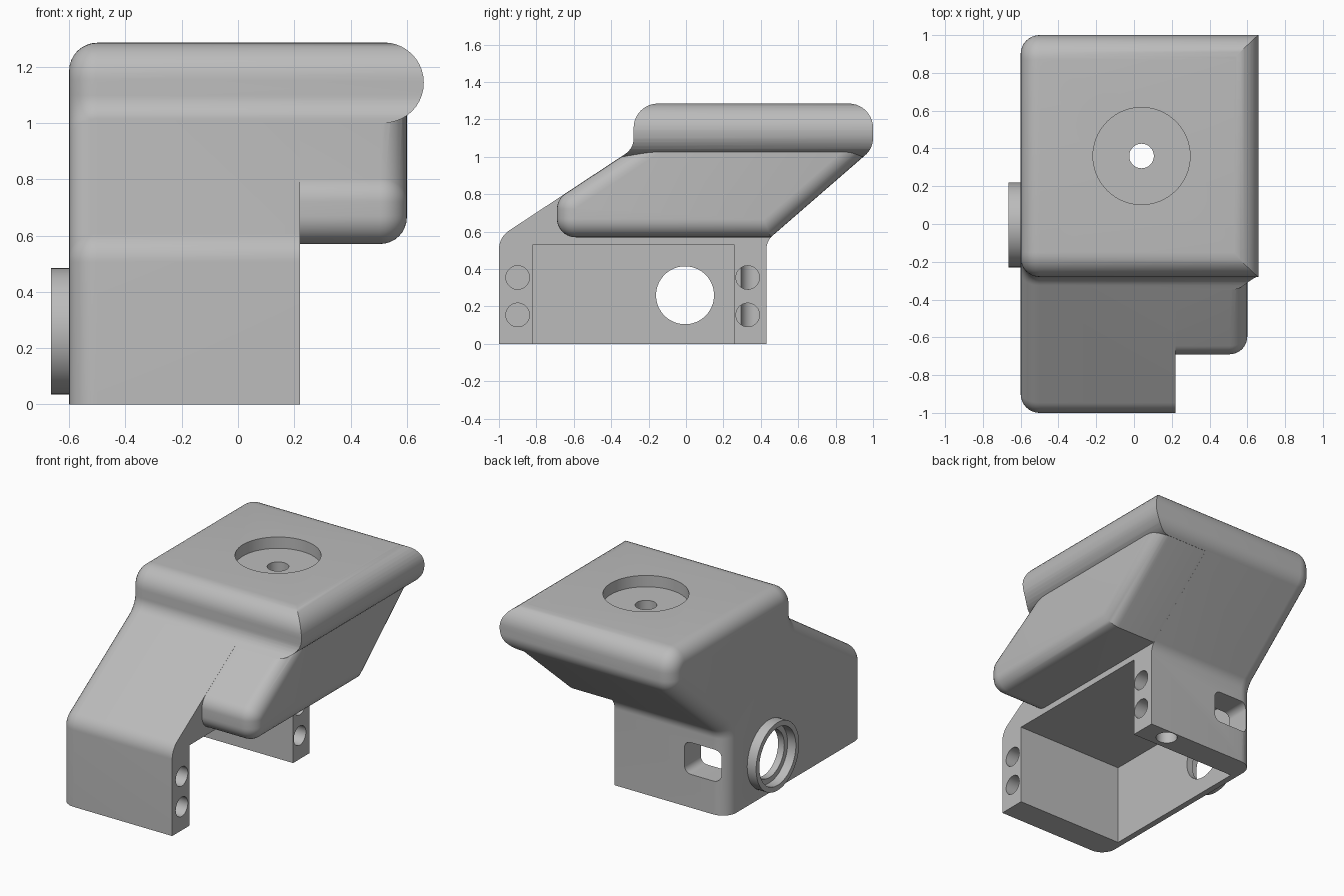
import bpy, bmesh, math
from mathutils import Vector

if "Cube" in bpy.data.objects:
    bpy.data.objects.remove(bpy.data.objects["Cube"], do_unlink=True)


def rounded(corners, steps=10):
    """Outline with each (a, b, radius) corner rounded."""
    out = []
    for i, (a, b, r) in enumerate(corners):
        p = Vector((a, b))
        if r == 0:
            out.append(p)
            continue
        u = (Vector(corners[i - 1][:2]) - p).normalized()
        v = (Vector(corners[(i + 1) % len(corners)][:2]) - p).normalized()
        half = u.angle(v) / 2
        centre = p + (u + v).normalized() * (r / math.sin(half))
        start = (p + u * r / math.tan(half) - centre).normalized()
        end = (p + v * r / math.tan(half) - centre).normalized()
        for k in range(steps + 1):
            out.append(centre + start.slerp(end, k / steps).normalized() * r)
    return out


def prism(name, corners, axis, lo, hi, rim=None, rim_width=0.1):
    """Extrude an outline along x or y; optionally round the rim at one end."""
    bm = bmesh.new()
    pts = rounded(corners)

    def place(p, d):
        return (d, p.x, p.y) if axis == "x" else (p.x, d, p.y)

    rings = [[bm.verts.new(place(p, d)) for p in pts] for d in (lo, hi)]
    for ring in rings:
        bm.faces.new(ring)
    n = len(pts)
    for i in range(n):
        j = (i + 1) % n
        bm.faces.new((rings[0][i], rings[0][j], rings[1][j], rings[1][i]))
    bmesh.ops.recalc_face_normals(bm, faces=bm.faces)
    if rim is not None:
        edges = [e for e in bm.edges if all(abs(v.co.x - rim) < 1e-4 for v in e.verts)]
        bmesh.ops.bevel(bm, geom=edges, offset=rim_width, offset_type="OFFSET",
                        segments=8, profile=0.5, affect="EDGES", clamp_overlap=False)
    mesh = bpy.data.meshes.new(name)
    bm.to_mesh(mesh)
    bm.free()
    obj = bpy.data.objects.new(name, mesh)
    bpy.context.collection.objects.link(obj)
    return obj


def rod(name, axis, radius, lo, hi, a, b):
    """Cylinder along x at (y, z) or along z at (x, y)."""
    mid = (lo + hi) / 2
    loc, rot = ((mid, a, b), (0, math.pi / 2, 0)) if axis == "x" else ((a, b, mid), (0, 0, 0))
    bpy.ops.mesh.primitive_cylinder_add(vertices=64, radius=radius, depth=hi - lo,
                                        location=loc, rotation=rot)
    bpy.context.object.name = name
    return bpy.context.object


def combine(target, tool, operation):
    bpy.context.view_layer.update()
    mod = target.modifiers.new("cut", "BOOLEAN")
    mod.object, mod.operation, mod.solver = tool, operation, "EXACT"
    bpy.context.view_layer.objects.active = target
    bpy.ops.object.modifier_apply(modifier=mod.name)
    bpy.data.objects.remove(tool, do_unlink=True)


# Main housing: side profile, left rim rounded, trimmed by the front silhouette
housing = prism("bracket_housing", [
    (-1, -0.3, 0), (-1, 0.57, 0.12), (-0.28, 1.045, 0.1), (-0.28, 1.285, 0.13),
    (1, 1.285, 0.13), (1, 1.045, 0.12), (0.43, 0.55, 0.1), (0.43, -0.3, 0),
], "x", -0.6, 0.8, rim=-0.6)
silhouette = prism("front_silhouette", [
    (-0.8, 0, 0), (0.22, 0, 0), (0.22, 1.0, 0), (0.66, 1.0, 0.142),
    (0.66, 1.286, 0.142), (-0.8, 1.286, 0),
], "y", -1.2, 1.2)
combine(housing, silhouette, "INTERSECT")


# Overhanging side wing, following the front and back slopes
def front_slope(y):
    return 0.569 + (y + 1) * 0.475 / 0.72


def back_slope(y):
    return 0.551 + (y - 0.43) * 0.495 / 0.57


wing = prism("side_wing", [
    (-0.69, 0.57, 0.1), (-0.69, front_slope(-0.69), 0.1), (-0.05, front_slope(-0.05), 0),
    (0.93, front_slope(-0.05), 0), (0.95, back_slope(0.95), 0), (0.453, 0.57, 0),
], "x", 0.15, 0.6, rim=0.6, rim_width=0.095)
combine(housing, wing, "UNION")

# Round collar on the left wall
combine(housing, rod("collar", "x", 0.224, -0.665, -0.58, -0.005, 0.26), "UNION")

# Open cavity
combine(housing, prism("cavity", [
    (-0.82, -0.1, 0), (-0.82, 0.53, 0), (0.26, 0.53, 0), (0.26, -0.1, 0),
], "x", -0.56, 0.3), "DIFFERENCE")

# Rear window
combine(housing, prism("rear_window", [
    (-0.55, 0.22, 0.045), (-0.55, 0.43, 0.045), (-0.29, 0.43, 0.045), (-0.29, 0.22, 0.045),
], "y", 0.2, 0.6), "DIFFERENCE")

# Collar bore, top recess and vertical through hole
holes = [
    ("collar_bore", "x", 0.19, -0.8, -0.605, -0.005, 0.26),
    ("collar_hole", "x", 0.155, -0.8, -0.4, -0.005, 0.26),
    ("top_recess", "z", 0.257, 1.21, 1.5, 0.04, 0.36),
    ("through_hole", "z", 0.065, -0.2, 1.5, 0.04, 0.36),
]
# Paired screw holes in both end faces
for y, depth_x in ((-0.9, 0.0), (0.33, 0.04)):
    for z in (0.155, 0.355):
        holes.append(("screw_hole", "x", 0.063, depth_x, 0.3, y, z))
for spec in holes:
    combine(housing, rod(*spec), "DIFFERENCE")

# Material and shading
grey = bpy.data.materials.new("plain grey")
grey.use_nodes = True
colour = (0.5, 0.5, 0.5, 1)
grey.diffuse_color = colour
grey.node_tree.nodes["Principled BSDF"].inputs["Base Color"].default_value = colour
housing.data.materials.clear()
housing.data.materials.append(grey)
for face in housing.data.polygons:
    face.material_index = 0

bpy.ops.object.select_all(action="DESELECT")
housing.select_set(True)
bpy.context.view_layer.objects.active = housing
bpy.ops.object.shade_smooth_by_angle(angle=math.radians(30))
